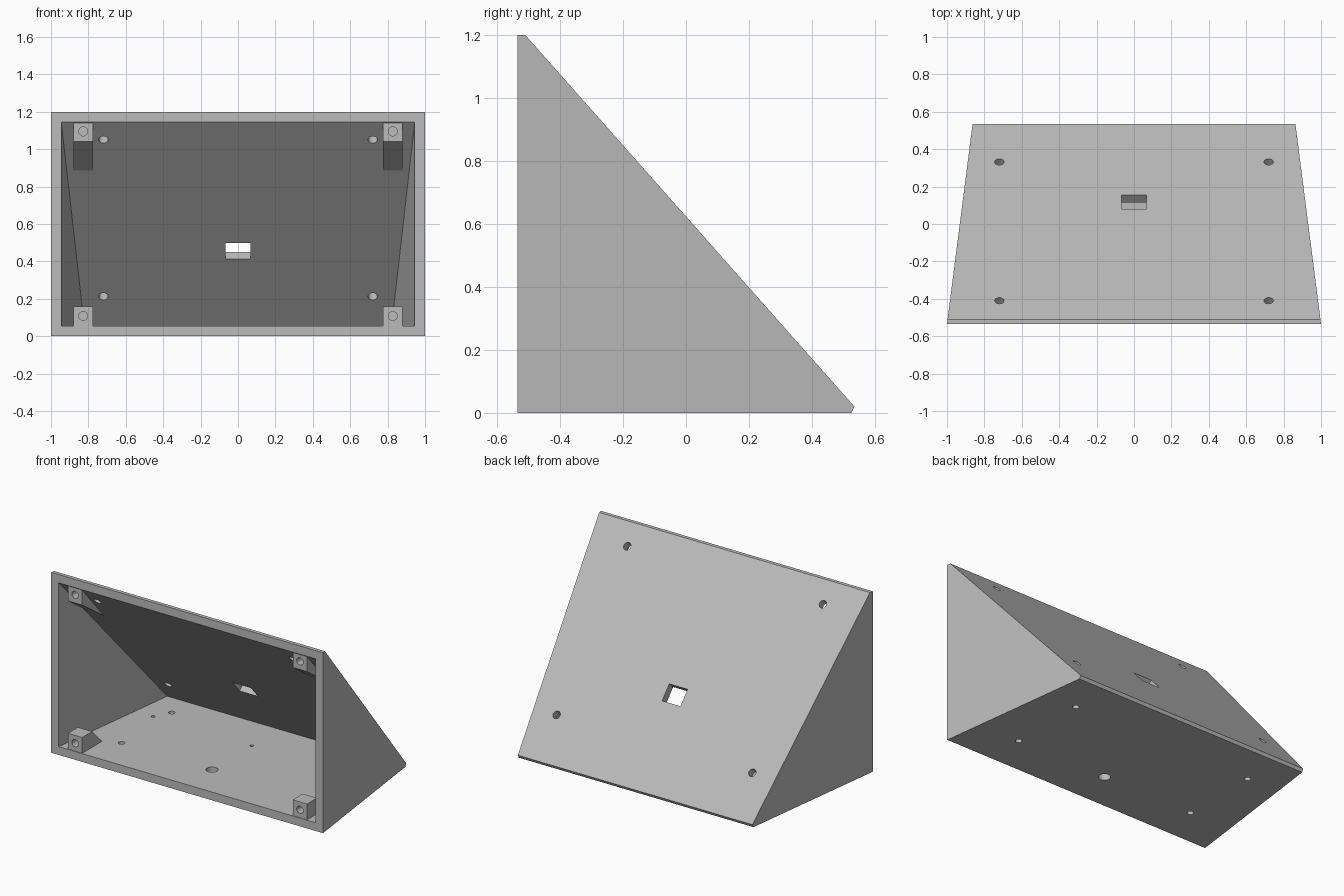
import bpy, bmesh, math
from mathutils import Vector, Matrix

cube = bpy.data.objects.get("Cube")
if cube:
    bpy.data.objects.remove(cube, do_unlink=True)

FRONT = -0.535          # y of the open front
WALL = 0.055            # wall thickness
TAPER = 0.128           # how much the half width shrinks per unit of depth
SLOPE = math.atan2(1.18, 1.045)
NORMAL = Vector((0, math.sin(SLOPE), math.cos(SLOPE)))

grey = bpy.data.materials.new("plain grey")
grey.use_nodes = True
colour = (0.5, 0.5, 0.5, 1)
grey.diffuse_color = colour
grey.node_tree.nodes["Principled BSDF"].inputs["Base Color"].default_value = colour


def finish(name, bm):
    bmesh.ops.recalc_face_normals(bm, faces=bm.faces)
    mesh = bpy.data.meshes.new(name)
    bm.to_mesh(mesh)
    bm.free()
    mesh.materials.append(grey)
    obj = bpy.data.objects.new(name, mesh)
    bpy.context.collection.objects.link(obj)
    return obj


def prism(name, profile, left, right):
    """Side profile (y, z) spanned between two x positions given as functions of y."""
    bm = bmesh.new()
    a = [bm.verts.new((left(y), y, z)) for y, z in profile]
    b = [bm.verts.new((right(y), y, z)) for y, z in profile]
    bm.faces.new(a)
    bm.faces.new(b)
    for i in range(len(a)):
        j = (i + 1) % len(a)
        bm.faces.new((a[i], a[j], b[j], b[i]))
    return finish(name, bm)


def tapered(name, profile, half):
    def width(y):
        return half - TAPER * (y - FRONT)
    return prism(name, profile, lambda y: -width(y), width)


def drill(centre, axis, radius, depth):
    """Cylinder cutter centred on a point, reaching depth both ways."""
    bm = bmesh.new()
    turn = Vector((0, 0, 1)).rotation_difference(Vector(axis)).to_matrix().to_4x4()
    bmesh.ops.create_cone(bm, cap_ends=True, segments=24, radius1=radius, radius2=radius,
                          depth=2 * depth, matrix=Matrix.Translation(centre) @ turn)
    return finish("cutter", bm)


def cut(obj, cutter):
    cutter.hide_render = True
    mod = obj.modifiers.new("cut", 'BOOLEAN')
    mod.operation = 'DIFFERENCE'
    mod.solver = 'EXACT'
    mod.object = cutter
    bpy.context.view_layer.objects.active = obj
    bpy.ops.object.modifier_apply(modifier=mod.name)
    bpy.data.objects.remove(cutter, do_unlink=True)


def on_panel(x, y):
    return Vector((x, y, 1.2 - math.tan(SLOPE) * (y + 0.51)))


# Wedge shell, hollowed from the front
shell = tapered("wedge_shell", [(FRONT, 0), (0.525, 0), (0.535, 0.02), (-0.51, 1.2), (FRONT, 1.2)], 1)
inner_back = FRONT + (1.145 - WALL) / math.tan(SLOPE)
cut(shell, tapered("cutter", [(-0.7, WALL), (inner_back, WALL), (FRONT, 1.145), (-0.7, 1.145)], 0.945))

# Mounting holes through the sloped panel
for x in (-0.72, 0.72):
    for y in (-0.41, 0.332):
        cut(shell, drill(on_panel(x, y), NORMAL, 0.025, 0.09))

# Cable slot through the sloped panel
bm = bmesh.new()
place = Matrix.Translation(on_panel(0, 0.1175)) @ Matrix.Rotation(-SLOPE, 4, 'X')
bmesh.ops.create_cube(bm, size=1, matrix=place @ Matrix.Diagonal((0.135, 0.113, 0.2, 1)))
cut(shell, finish("cutter", bm))

# Floor holes: large centre hole, four through holes, blind pilot holes
UP = (0, 0, 1)
cut(shell, drill((0, -0.273, 0), UP, 0.037, 0.1))
for x in (-0.666, 0.666):
    for y in (-0.273, 0.255):
        cut(shell, drill((x, y, 0), UP, 0.02, 0.1))
for x in (-0.726, 0, 0.726):
    cut(shell, drill((x, 0.145, WALL), UP, 0.012, 0.03))

# Screw posts in the four corners, braced at the back
F = FRONT + 0.004
lower = [(F, 0.045), (F, 0.16), (F + 0.105, 0.16), (F + 0.22, 0.045)]
upper = [(F, 1.15), (F, 1.04), (F + 0.225, 0.885), (F + 0.245, 0.885), (F + 0.02, 1.15)]
for side, s in (("left", 1), ("right", -1)):
    for level, profile, z in (("lower", lower, 0.108), ("upper", upper, 1.095)):
        post = prism(f"{level}_{side}_screw_post", profile,
                     lambda y: s * 0.775, lambda y: s * 0.88)
        for part in (post, shell):
            cut(part, drill((s * 0.8275, FRONT, z), (0, 1, 0), 0.024, 0.08))
